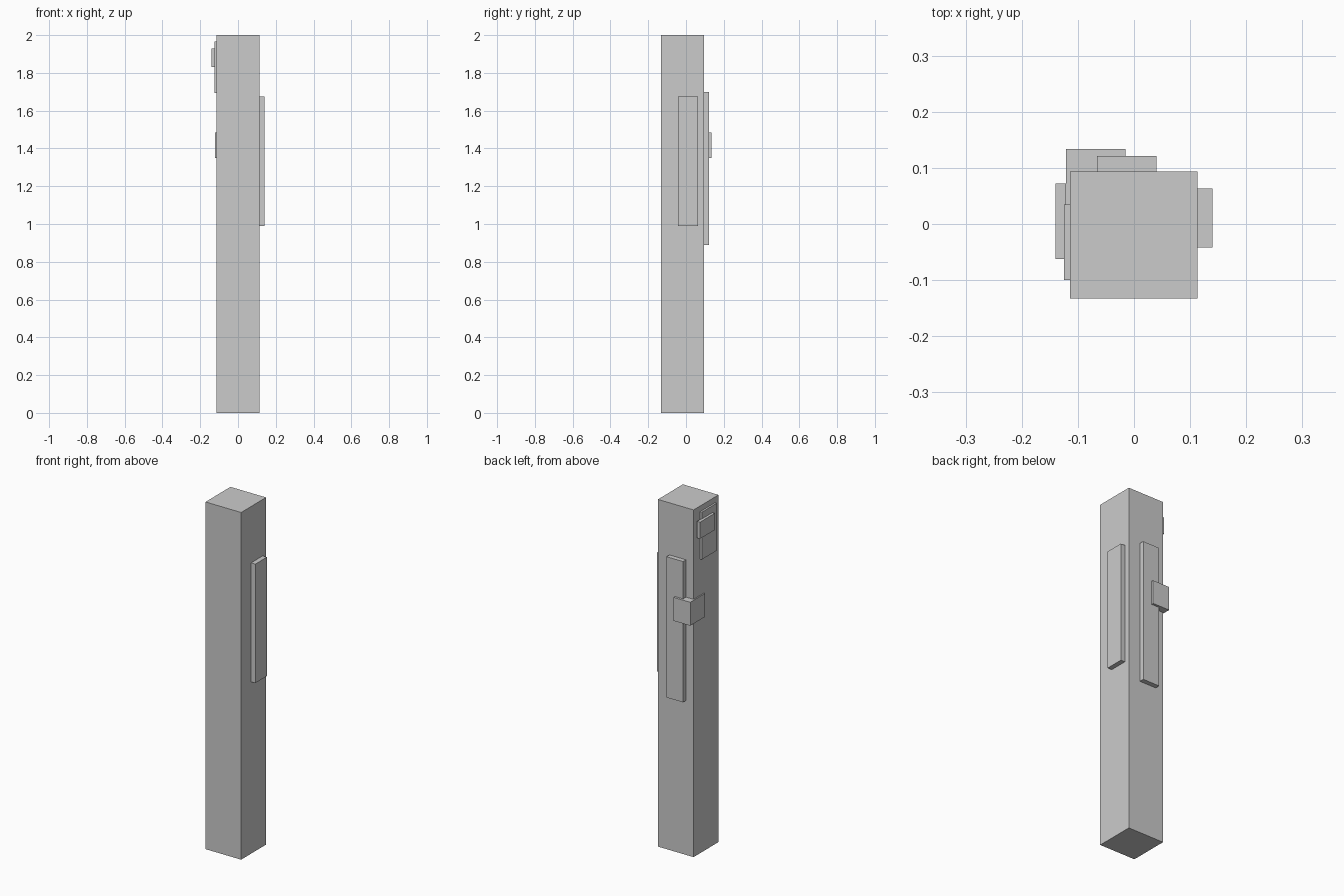
import bpy
from mathutils import Vector

if "Cube" in bpy.data.objects:
    bpy.data.objects.remove(bpy.data.objects["Cube"])


def box(name, lo, hi):
    """Axis-aligned box between two opposite corners."""
    lo, hi = Vector(lo), Vector(hi)
    bpy.ops.mesh.primitive_cube_add(size=1, location=(lo + hi) / 2)
    ob = bpy.context.object
    ob.name = name
    for v in ob.data.vertices:
        v.co = v.co * (hi - lo)
    return ob


# square post
box("post", (-0.114, -0.133, 0), (0.113, 0.094, 2))

# long plates on the right and back faces
box("right_plate", (0.113, -0.042, 0.99), (0.140, 0.063, 1.675))
box("back_plate", (-0.066, 0.094, 0.889), (0.040, 0.121, 1.70))

# block wrapped around the back left corner
box("corner_block", (-0.121, -0.001, 1.35), (-0.015, 0.134, 1.485))

# thin panel and smaller raised block on the left face
box("left_panel", (-0.125, -0.100, 1.694), (-0.114, 0.035, 1.967))
box("left_block", (-0.140, -0.062, 1.832), (-0.121, 0.072, 1.928))
